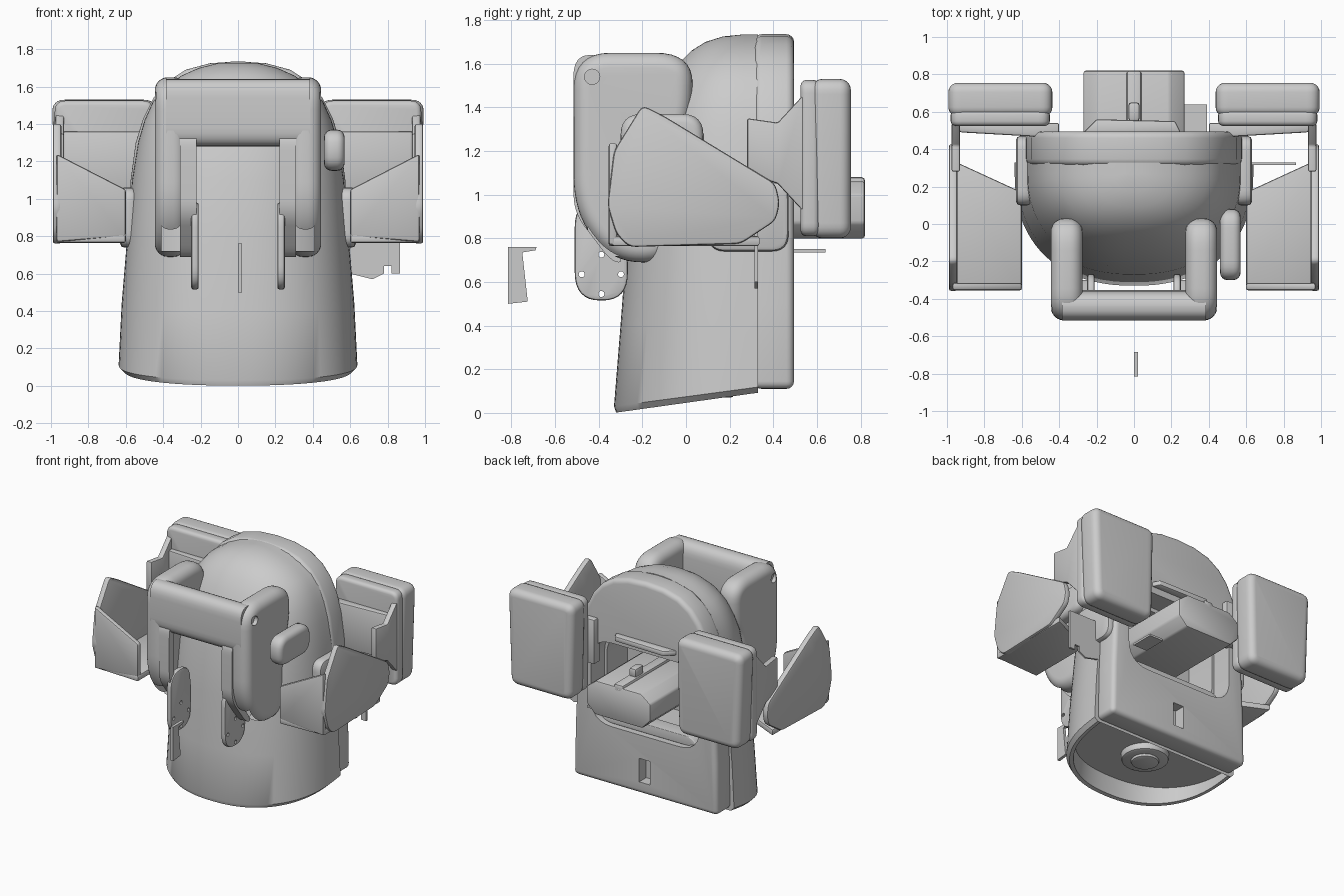
import bpy, bmesh, math
from mathutils import Vector

if "Cube" in bpy.data.objects:
    bpy.data.objects.remove(bpy.data.objects["Cube"])


def finish(bm, name):
    bmesh.ops.recalc_face_normals(bm, faces=bm.faces)
    me = bpy.data.meshes.new(name)
    bm.to_mesh(me)
    bm.free()
    ob = bpy.data.objects.new(name, me)
    bpy.context.collection.objects.link(ob)
    return ob


def prism(name, pts, axis, a, b, bevel=0.0, seg=4):
    """Extrude a 2D outline along an axis from a to b, with rounded sharp edges."""
    put = {'x': lambda p, d: (d, p[0], p[1]),
           'y': lambda p, d: (p[0], d, p[1]),
           'z': lambda p, d: (p[0], p[1], d)}[axis]
    bm = bmesh.new()
    lo = [bm.verts.new(put(p, a)) for p in pts]
    hi = [bm.verts.new(put(p, b)) for p in pts]
    bm.faces.new(lo)
    bm.faces.new(hi)
    n = len(pts)
    for i in range(n):
        j = (i + 1) % n
        bm.faces.new((lo[i], lo[j], hi[j], hi[i]))
    bmesh.ops.recalc_face_normals(bm, faces=bm.faces)
    if bevel:
        edges = [e for e in bm.edges if e.calc_face_angle(0) > 0.6]
        bmesh.ops.bevel(bm, geom=edges, offset=bevel, segments=seg, profile=0.5,
                        affect='EDGES', clamp_overlap=True)
    return finish(bm, name)


def rounded(pts, r, n=6):
    """Round the corners of a 2D polygon."""
    out = []
    for i, p in enumerate(pts):
        p, q, s = Vector(p), Vector(pts[i - 1]), Vector(pts[(i + 1) % len(pts)])
        a = p + (q - p).normalized() * min(r, (q - p).length * 0.48)
        b = p + (s - p).normalized() * min(r, (s - p).length * 0.48)
        for k in range(n + 1):
            t = k / n
            out.append(a * (1 - t) ** 2 + p * 2 * t * (1 - t) + b * t * t)
    return out


def rect(x0, x1, y0, y1):
    return [(x0, y0), (x1, y0), (x1, y1), (x0, y1)]


def circle(cx, cy, r, n=20):
    return [(cx + r * math.cos(math.tau * i / n), cy + r * math.sin(math.tau * i / n)) for i in range(n)]


def box(name, x, y, z, bevel=0.0, seg=4):
    return prism(name, rect(*x, *y), 'z', *z, bevel, seg)


def span(s, a, b):
    return sorted((s * a, s * b))


def cut(ob, cutter):
    m = ob.modifiers.new('cut', 'BOOLEAN')
    m.operation, m.object, m.solver = 'DIFFERENCE', cutter, 'EXACT'
    bpy.context.view_layer.objects.active = ob
    bpy.ops.object.modifier_apply(modifier=m.name)
    bpy.data.objects.remove(cutter)


# Domed body: D-shaped rings (height, half width, front y), slanted hem
RINGS = [(0, .61, -.32), (.03, .638, -.33), (.4, .622, -.30), (.8, .592, -.27), (1.1, .567, -.23),
         (1.3, .535, -.185), (1.42, .50, -.14), (1.52, .455, -.09), (1.6, .39, -.035),
         (1.66, .30, .025), (1.70, .21, .09), (1.725, .11, .17), (1.733, .04, .25)]


def d_ring(w, yf, n=44):
    pts = [(-w, .33)]
    for i in range(n + 1):
        t = math.pi * (1 - i / n)
        c, s = math.cos(t), max(0.0, math.sin(t))
        pts.append((w * math.copysign(abs(c) ** .87, c), .27 - (.27 - yf) * s ** .87))
    return pts + [(w, .33)]


bm = bmesh.new()
loops = [[bm.verts.new((x, y, .14)) for x, y in d_ring(.58, -.27)]]
for z, w, yf in [(0, .585, -.29)] + RINGS:
    loops.append([bm.verts.new((x, y, z + .14 * (y + .33) * max(0, 1 - z / .7)))
                  for x, y in d_ring(w, yf)])
for A, B in zip(loops, loops[1:]):
    for i in range(len(A)):
        j = (i + 1) % len(A)
        bm.faces.new((A[i], A[j], B[j], B[i]))
bm.faces.new(loops[0])
bm.faces.new(loops[-1])
body = finish(bm, 'domed_body')

# Arched back shell
half = [(.61, .11), (.603, .5), (.59, .8), (.574, 1.1), (.547, 1.3), (.507, 1.43), (.452, 1.54),
        (.38, 1.625), (.28, 1.69), (.15, 1.725)]
arch = half + [(0, 1.735)] + [(-x, z) for x, z in reversed(half)]
shell = prism('back_shell', arch, 'y', .312, .495, .035)

# Rear opening through shell and body, plus small latch slot
cut(shell, prism('cutter', rounded(rect(-.46, .46, .56, 1.2), .18), 'y', .2, .7))
cut(shell, box('cutter', (-.04, .05), (.41, .6), (.2, .38)))
cut(body, prism('cutter', rounded(rect(-.44, .44, .6, 1.17), .16), 'y', .08, .7))
prism('opening_lip', rounded([(-.43, .56), (.43, .56), (.36, .63), (-.36, .63)], .04), 'y', .33, .45, .015)

# Equipment block inside the rear opening
prism('rear_block', [(-.27, .87), (-.2, .8), (.2, .8), (.27, .87), (.27, 1.0), (.19, 1.06), (-.19, 1.06),
                     (-.27, 1.0)], 'y', .07, .82, .012, 2)
box('rear_block_ridge', (-.04, .04), (.1, .82), (1.02, 1.08), .015, 2)
box('rear_block_knob', (-.03, .03), (.55, .65), (1.07, 1.14), .015, 2)
prism('rear_handle', [(-.27, .49), (.25, .49), (.22, .55), (-.2, .56)], 'z', 1.25, 1.29, .01, 2)

# Underside hub
prism('hub_ring', circle(0, .12, .17, 32), 'z', .09, .16, .02, 2)
prism('hub_core', circle(0, .12, .1, 24), 'z', .07, .16, .015, 2)

# Collar: two thick side arms, hollow low down, joined across the front, open slot below
side = rounded([(-.515, 1.65), (.03, 1.65), (.03, 1.36), (-.05, 1.2), (-.05, .69), (-.34, .69), (-.515, .92)], .17, 8)
cheek = rounded([(-.515, 1.34), (-.46, 1.34), (-.46, .93), (-.28, .69), (-.34, .69), (-.515, .92)], .08, 6)
for s in (1, -1):
    arm = prism('collar_arm', side, 'x', *span(s, .275, .445), .07, 6)
    cut(arm, box('cutter', span(s, .2, .41), (-.45, .1), (.72, 1.27)))
    cut(arm, prism('cutter', circle(s * .36, .8, .035), 'y', -.7, -.2))
    cut(arm, prism('cutter', circle(-.43, 1.54, .035), 'x', *span(s, .415, .6)))
    prism('collar_cheek', cheek, 'x', *span(s, .222, .31))
    # Drilled hanging lug
    lug = prism('collar_lug', rounded([(-.51, .98), (-.27, .98), (-.265, .515), (-.51, .515)], .13, 8),
                'x', *span(s, .21, .25), .012, 2)
    for dy, dz in ((.09, 0), (-.09, 0), (0, .09), (0, -.09)):
        cut(lug, prism('cutter', circle(-.388 + dy, .635 + dz, .014, 10), 'x', *span(s, .1, .4)))
prism('collar_front', rounded([(-.516, 1.28), (-.516, 1.64), (-.36, 1.64), (-.35, 1.28)], .1, 6), 'x', -.385, .385)

# Loose hooked fin in front
prism('front_fin', [(-.815, .5), (-.725, .51), (-.75, .735), (-.69, .745), (-.685, .76), (-.815, .76)],
      'x', 0, .022)

# Side scoops: outer plate, floor and front wall
outer = rounded([(-.36, .95), (-.33, 1.2), (-.2, 1.41), (-.1, 1.36), (.41, 1.05), (.43, .96), (.41, .88),
                 (.25, .775), (-.26, .76), (-.32, .82)], .03, 3)
for s in (1, -1):
    prism('scoop_side', outer, 'x', *span(s, .945, .99), .012, 2)
    prism('scoop_floor', [(s * .6, -.355), (s * .97, -.34), (s * .97, .34), (s * .6, .17)],
          'z', .765, .81, .01, 2)
    prism('scoop_front', [(s * .6, .8), (s * .97, .77), (s * .97, 1.24), (s * .6, 1.05)],
          'y', -.355, -.315, .012, 2)
    # Side hip pad
    prism('side_pad', rounded(rect(.1, .47, .74, 1.06), .08), 'x', *span(s, .55, .63), .02, 2)
    # Rear pods and the flared struts holding them
    prism('rear_pod', rounded([(s * .45, .8), (s * .97, .8), (s * .995, 1.53), (s * .435, 1.53)], .07),
          'y', .575, .755, .05, 5)
    prism('pod_front', rounded(rect(*span(s, .45, .98), .81, 1.525), .06), 'y', .525, .61, .025, 3)
    prism('pod_strut', [(.28, 1.1), (.42, 1.05), (.54, .92), (.54, 1.46), (.42, 1.33), (.28, 1.35)],
          'x', *span(s, .93, .975), .01, 2)
    prism('pod_bracket', [(s * .4, .46), (s * .93, .49), (s * .95, .54), (s * .4, .54)], 'z', 1.02, 1.36, .01, 2)

# One-sided fittings on the right
prism('hinge_knob', rounded(rect(-.3, .08, 1.15, 1.37), .1), 'x', .46, .57, .04)
prism('notched_plate', [(.6, .6), (.72, .57), (.78, .6), (.78, .64), (.82, .64), (.82, .6), (.865, .6),
                        (.865, .9), (.6, .9)], 'y', .315, .33)
box('rear_tab', (.27, .39), (.46, .64), (.735, .75))

# Smooth shading with sharp edges kept
bpy.ops.object.select_all(action='DESELECT')
for ob in bpy.data.objects:
    ob.select_set(True)
    bpy.context.view_layer.objects.active = ob
bpy.ops.object.shade_smooth_by_angle(angle=math.radians(35))
